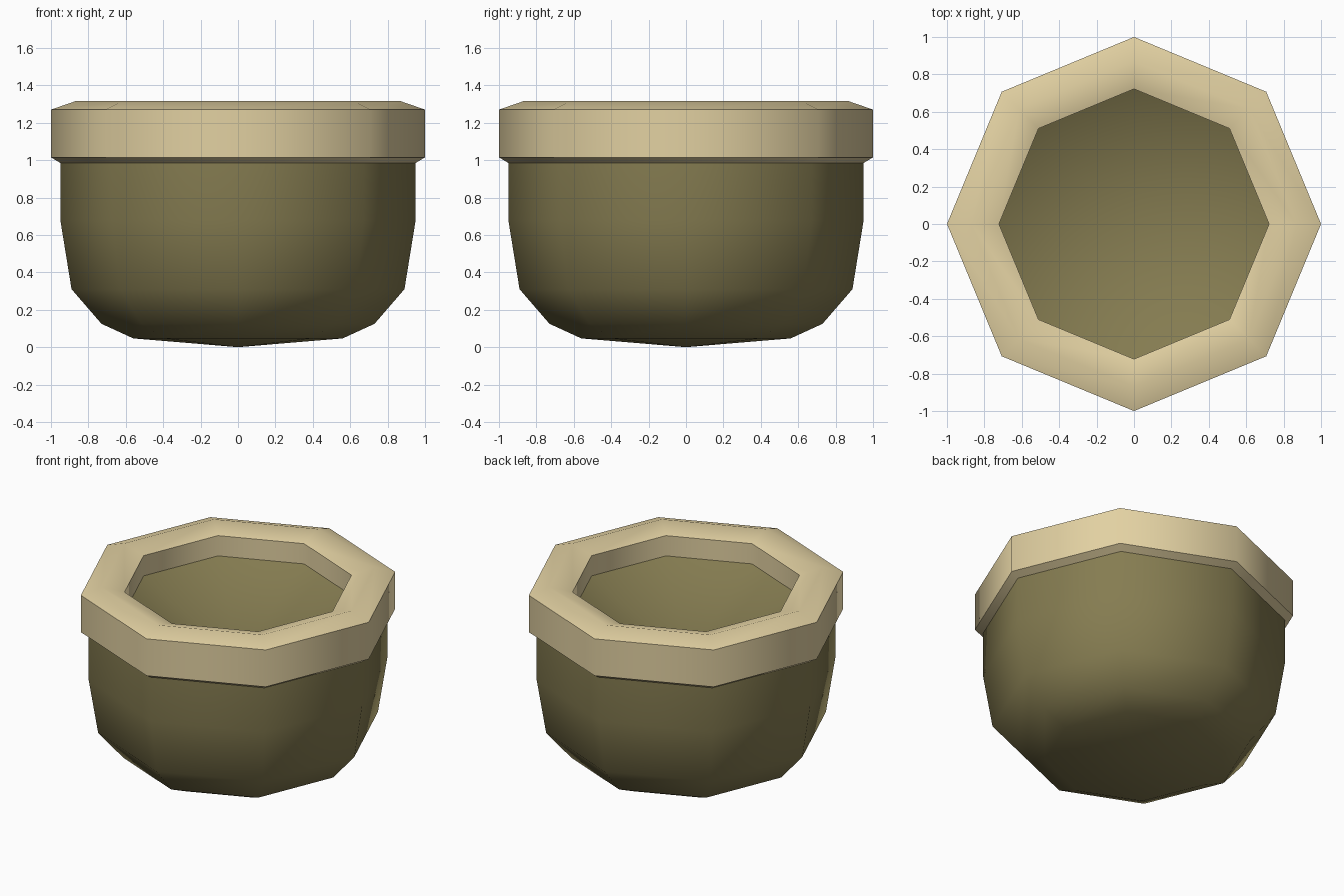
import bpy, bmesh, math

if "Cube" in bpy.data.objects:
    bpy.data.objects.remove(bpy.data.objects["Cube"])

SIDES = 8


def material(name, rgb):
    m = bpy.data.materials.new(name)
    m.diffuse_color = (*rgb, 1.0)
    m.use_nodes = True
    m.node_tree.nodes["Principled BSDF"].inputs["Base Color"].default_value = m.diffuse_color
    return m


def lathe(name, profile, mat, closed=False):
    """Revolve (radius, height) points into an eight-sided part."""
    bm = bmesh.new()
    rings = []
    for r, z in profile:
        if r == 0:
            rings.append([bm.verts.new((0, 0, z))] * SIDES)
        else:
            rings.append([bm.verts.new((r * math.cos(2 * math.pi * i / SIDES),
                                        r * math.sin(2 * math.pi * i / SIDES), z))
                          for i in range(SIDES)])
    pairs = list(zip(rings, rings[1:]))
    if closed:
        pairs.append((rings[-1], rings[0]))
    for a, b in pairs:
        for i in range(SIDES):
            j = (i + 1) % SIDES
            corners = list(dict.fromkeys((a[i], a[j], b[j], b[i])))
            bm.faces.new(corners)
    mesh = bpy.data.meshes.new(name)
    bm.to_mesh(mesh)
    bm.free()
    mesh.materials.append(mat)
    obj = bpy.data.objects.new(name, mesh)
    bpy.context.collection.objects.link(obj)
    bpy.ops.object.select_all(action='DESELECT')
    obj.select_set(True)
    bpy.context.view_layer.objects.active = obj
    bpy.ops.object.shade_smooth_by_angle(angle=math.radians(50))
    return obj


olive = material("olive", (0.235, 0.202, 0.082))
tan = material("tan", (0.76, 0.635, 0.36))

# Rounded pot body
lathe("pot_body", [(0, 0), (0.56, 0.047), (0.73, 0.125), (0.89, 0.31),
                   (0.95, 0.68), (0.95, 0.985)], olive)

# Thick rim with a sloped crown, chamfered underneath
lathe("pot_rim", [(0.95, 0.985), (1.0, 1.015), (1.0, 1.27), (0.87, 1.315),
                  (0.722, 1.27), (0.722, 1.13)], tan, closed=True)

# Dished surface inside the rim (wound to face up)
lathe("inner_dish", [(0.722, 1.13), (0, 0.75)], olive)
